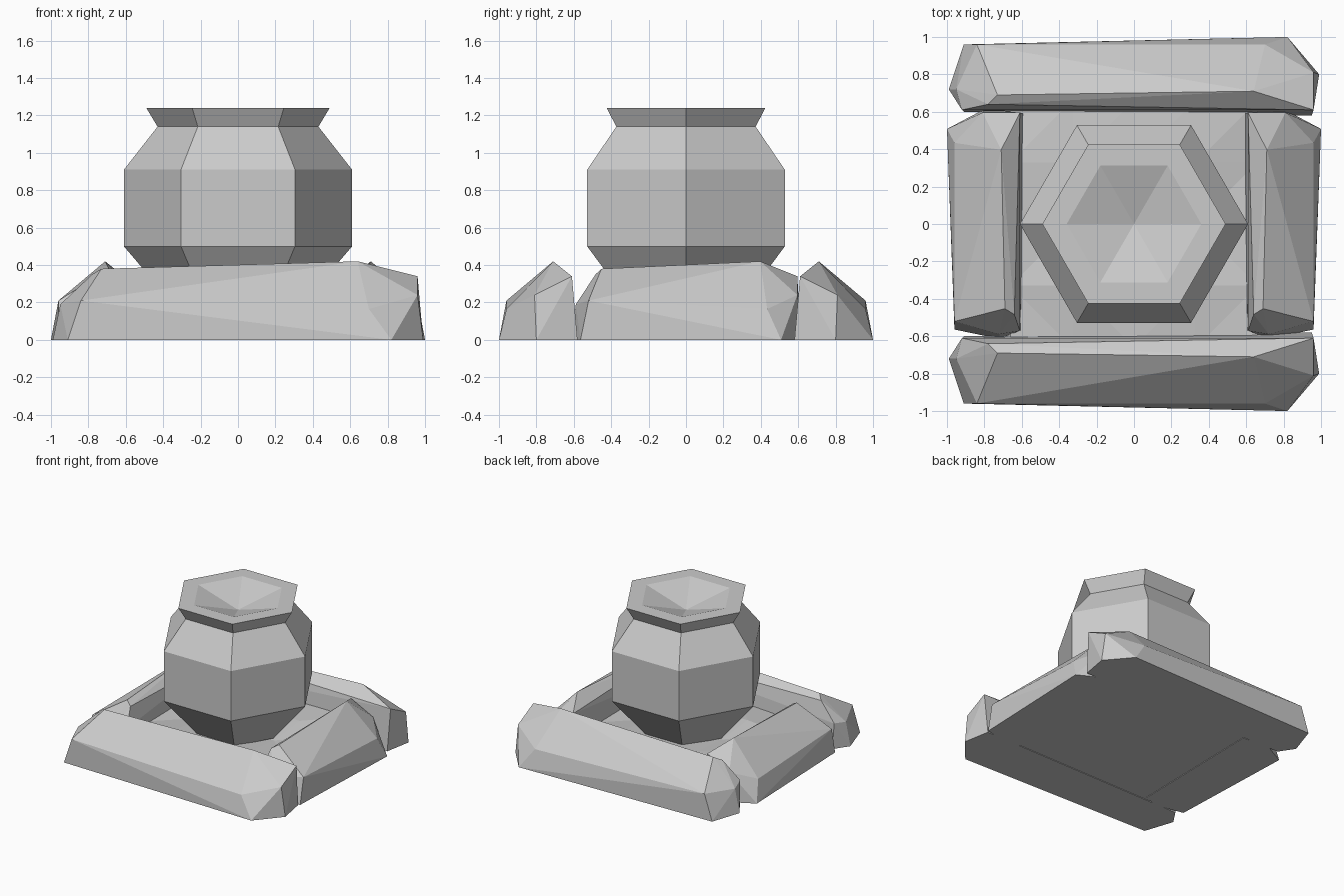
import bpy, bmesh, math, random
from mathutils import Matrix, Vector

random.seed(4)
if "Cube" in bpy.data.objects:
    bpy.data.objects.remove(bpy.data.objects["Cube"], do_unlink=True)

stone = bpy.data.materials.new("grey stone")
stone.use_nodes = True
grey = (0.6, 0.6, 0.6, 1)
stone.diffuse_color = grey
stone.node_tree.nodes["Principled BSDF"].inputs["Base Color"].default_value = grey


def finish(name, bm):
    bmesh.ops.recalc_face_normals(bm, faces=bm.faces)
    mesh = bpy.data.meshes.new(name)
    bm.to_mesh(mesh)
    bm.free()
    mesh.materials.append(stone)
    obj = bpy.data.objects.new(name, mesh)
    bpy.context.scene.collection.objects.link(obj)
    return obj


# Chipped border stone: convex shape lying along the front edge
STONE = [
    (-.91, -.96, 0), (.82, -1, 0), (.99, -.8, 0), (.95, -.58, 0), (-.91, -.6, 0), (-.99, -.72, 0),
    (-.84, -.96, .21), (.7, -.96, .165), (.96, -.81, .24), (-.95, -.72, .19), (-.92, -.61, .21),
    (.64, -.71, .42), (-.73, -.69, .38), (.96, -.61, .34), (-.78, -.64, .35),
]


def border_stone(name, matrix):
    bm = bmesh.new()
    for p in STONE:
        bm.verts.new(matrix @ Vector(p))
    hull = bmesh.ops.convex_hull(bm, input=bm.verts)
    loose = [v for v in bm.verts if not v.link_faces]
    bmesh.ops.delete(bm, geom=loose, context="VERTS")
    return finish(name, bm)


# Long stones front and back, shortened copies turned onto the sides
side = Matrix.Rotation(math.pi / 2, 4, "Z") @ Matrix.Diagonal((.62, 1, 1, 1))
border_stone("front_border_stone", Matrix())
border_stone("back_border_stone", Matrix.Diagonal((1, -1, 1, 1)))
border_stone("left_border_stone", side)
border_stone("right_border_stone", Matrix.Diagonal((-1, 1, 1, 1)) @ side)

# Uneven floor slab between the stones
bm = bmesh.new()
bmesh.ops.create_grid(bm, x_segments=4, y_segments=4, size=.66)
for v in bm.verts:
    v.co.z = random.uniform(.14, .19)
bmesh.ops.triangulate(bm, faces=bm.faces)
rim = [e for e in bm.edges if e.is_boundary]
skirt = bmesh.ops.extrude_edge_only(bm, edges=rim)["geom"]
for v in skirt:
    if isinstance(v, bmesh.types.BMVert):
        v.co.z = 0.005
bmesh.ops.holes_fill(bm, edges=[e for e in bm.edges if e.is_boundary], sides=0)
finish("floor_slab", bm)

# Six-sided pot with flared lip and shallow hollow
PROFILE = [(.32, .16), (.61, .5), (.61, .91), (.43, 1.14), (.49, 1.24), (.36, 1.24)]
bm = bmesh.new()
rings = [[bm.verts.new((r * math.cos(i * math.pi / 3), r * math.sin(i * math.pi / 3), z))
          for i in range(6)] for r, z in PROFILE]
for low, high in zip(rings, rings[1:]):
    for i in range(6):
        j = (i + 1) % 6
        bm.faces.new((low[i], low[j], high[j], high[i]))
bm.faces.new(rings[0][::-1])
hollow = bm.verts.new((0, 0, 1.13))
for i in range(6):
    bm.faces.new((rings[-1][i], rings[-1][(i + 1) % 6], hollow))
finish("pot", bm)
